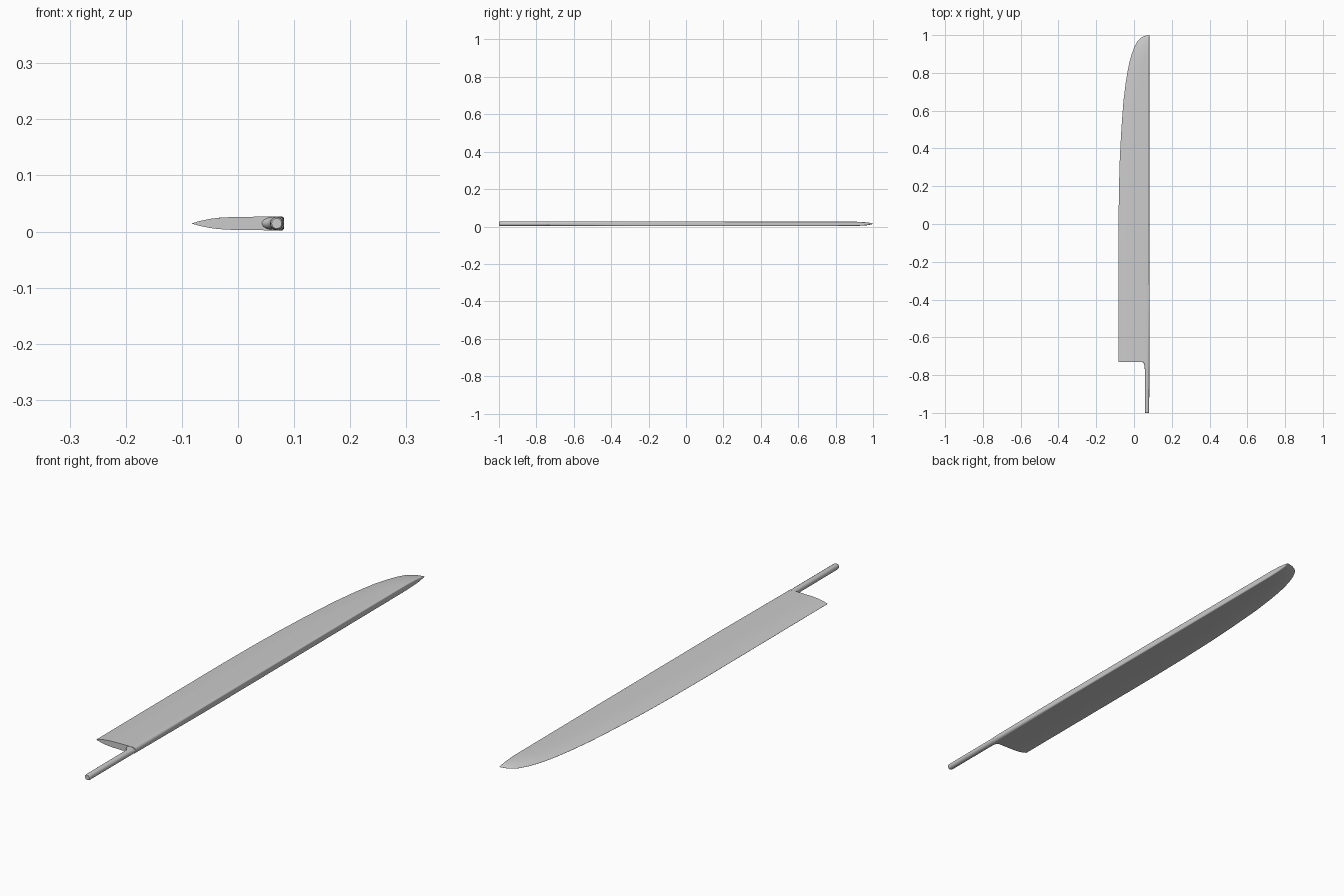
import bpy, bmesh, math

if "Cube" in bpy.data.objects:
    bpy.data.objects.remove(bpy.data.objects["Cube"])

ZC, BACK = 0.0145, 0.082


def lerp_table(table, t):
    for (a, va), (b, vb) in zip(table, table[1:]):
        if t <= b:
            return va + (vb - va) * max(0, t - a) / (b - a)
    return table[-1][1]


def loft(name, rings, angle):
    bm = bmesh.new()
    loops = [[bm.verts.new(p) for p in ring] for ring in rings]
    n = len(loops[0])
    for a, b in zip(loops, loops[1:]):
        for i in range(n):
            bm.faces.new((a[i], a[(i + 1) % n], b[(i + 1) % n], b[i]))
    bm.faces.new(loops[0])
    bm.faces.new(loops[-1])
    bmesh.ops.recalc_face_normals(bm, faces=bm.faces)
    mesh = bpy.data.meshes.new(name)
    bm.to_mesh(mesh)
    bm.free()
    obj = bpy.data.objects.new(name, mesh)
    bpy.context.collection.objects.link(obj)
    bpy.ops.object.select_all(action='DESELECT')
    bpy.context.view_layer.objects.active = obj
    obj.select_set(True)
    bpy.ops.object.shade_smooth_by_angle(angle=math.radians(angle))
    return obj


# Half thickness by distance from the cutting edge, and edge position along y
thickness = [(0, 0.0003), (0.01, 0.0032), (0.02, 0.0057), (0.035, 0.0086),
             (0.05, 0.0103), (0.07, 0.0113), (0.1, 0.0118), (0.164, 0.0126)]
edge = [(-0.73, -0.082), (0, -0.082), (0.2, -0.0795), (0.35, -0.075), (0.5, -0.067),
        (0.65, -0.056), (0.77, -0.041), (0.85, -0.026), (0.9, -0.012),
        (0.94, 0.003), (0.97, 0.02), (0.985, 0.035), (0.995, 0.054), (1.0, 0.075)]
ends = [(0.9, 1), (0.95, 0.85), (0.98, 0.6), (0.993, 0.35), (1.0, 0.05)]
# Corner rounding of the spine: round at the handle, squarer further on
rounding = [(-0.73, 0.0117), (-0.55, 0.009), (-0.3, 0.005), (1, 0.004)]


def blade_section(y):
    x0 = lerp_table(edge, y)
    w = BACK - x0
    k = lerp_table(ends, y)
    hs = lerp_table(thickness, w) * k
    r = min(lerp_table(rounding, y), hs * 0.93, w * 0.5)
    side = []
    for i in range(15):
        d = (w - r) * (i / 14) ** 1.4
        side.append((x0 + d, min(lerp_table(thickness, d) * k, hs)))
    h = side[-1][1]
    r2 = min(r, h * 0.95)
    for i in range(1, 7):
        a = math.pi / 2 * i / 6
        side.append((BACK - r + r * math.sin(a), h - r2 + r2 * math.cos(a)))
    return ([(x, y, ZC + z) for x, z in side]
            + [(x, y, ZC - z) for x, z in reversed(side)])


# Blade
ys = [-0.73, -0.64, -0.55, -0.42, -0.3, -0.15] + [i * 0.05 for i in range(18)]
ys += [0.88, 0.9, 0.92, 0.94, 0.955, 0.97, 0.978, 0.985, 0.99, 0.995, 0.998, 1.0]
loft("blade", [blade_section(y) for y in ys], 50)


# Round tang, flaring slightly where it meets the heel of the blade
def tang_ring(y, left, right, r):
    c, rx = (left + right) / 2, (right - left) / 2
    return [(c + rx * math.cos(a), y, ZC + r * math.sin(a))
            for a in (2 * math.pi * i / 24 for i in range(24))]


stations = [(-1.0, 0.060, 0.078, 0.009), (-0.997, 0.058, 0.080, 0.011),
            (-0.992, 0.0572, 0.0805, 0.0116), (-0.77, 0.0572, 0.0812, 0.0116),
            (-0.75, 0.0555, 0.0815, 0.0116), (-0.738, 0.051, 0.0818, 0.0114),
            (-0.731, 0.043, 0.0819, 0.0112), (-0.72, 0.04, 0.0819, 0.011)]
loft("tang", [tang_ring(*s) for s in stations], 50)
